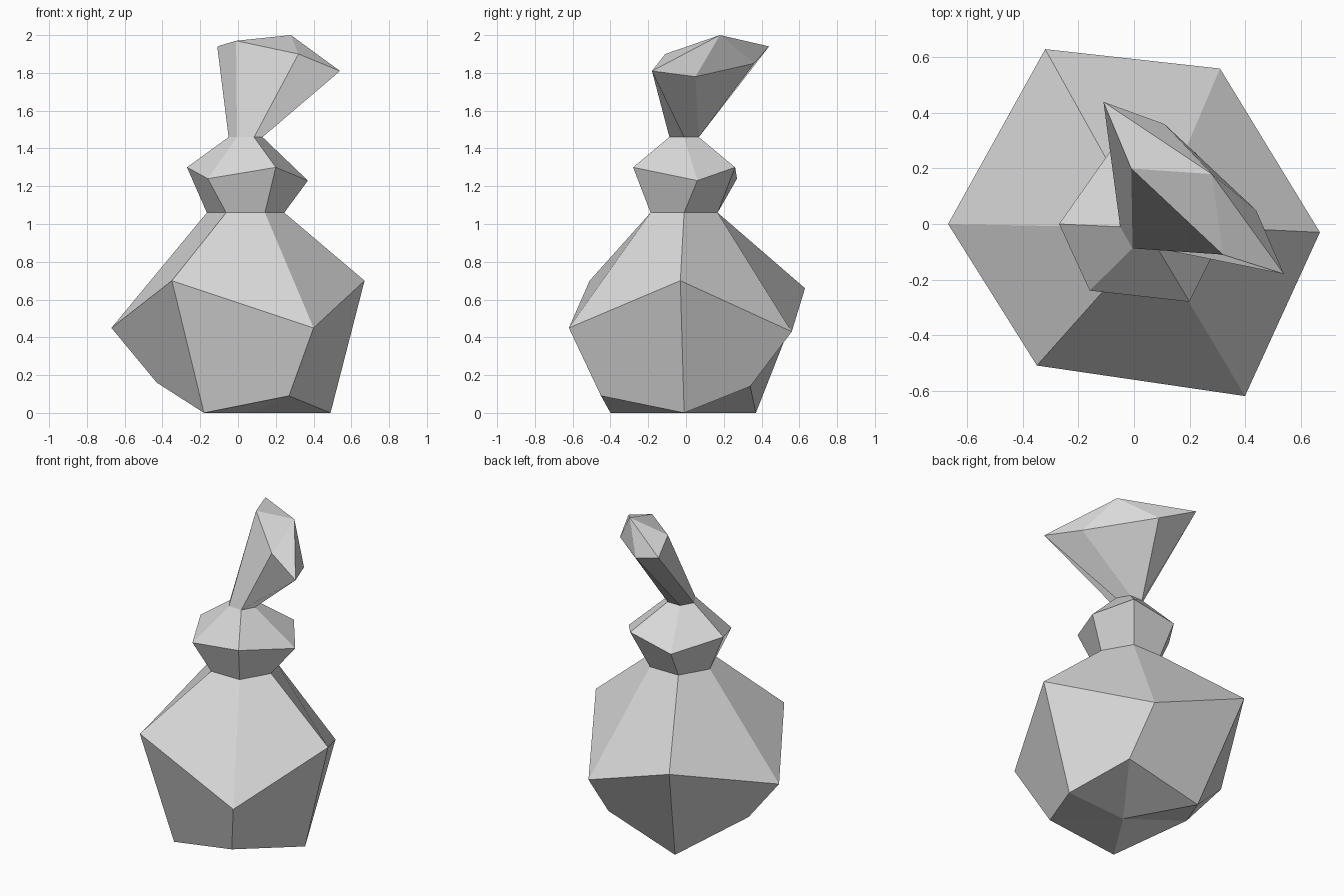
import bpy
import bmesh
from math import cos, sin, pi
from mathutils import Vector

SIDES = 6

cube = bpy.data.objects.get("Cube")
if cube:
    bpy.data.objects.remove(cube, do_unlink=True)

# One plain grey for the whole model
grey = bpy.data.materials.new("light_grey")
grey.use_nodes = True
colour = (0.7, 0.7, 0.7, 1.0)
grey.diffuse_color = colour
shader = next(n for n in grey.node_tree.nodes if n.type == 'BSDF_PRINCIPLED')
shader.inputs["Base Color"].default_value = colour


def hexagon(radius, height, centre=(0.04, -0.01)):
    """Regular ring, counter-clockwise from +x."""
    angles = [2 * pi * i / SIDES for i in range(SIDES)]
    return [Vector((centre[0] + radius * cos(a),
                    centre[1] + radius * sin(a), height)) for a in angles]


def loft(name, rings, bottom=None, top=None):
    """Bridge rings from low to high and fan the ends to optional tips."""
    bm = bmesh.new()
    loops = [[bm.verts.new(p) for p in ring] for ring in rings]
    low_tip = bm.verts.new(bottom) if bottom else None
    high_tip = bm.verts.new(top) if top else None
    for i in range(SIDES):
        j = (i + 1) % SIDES
        for lower, upper in zip(loops, loops[1:]):
            bm.faces.new((lower[i], lower[j], upper[j], upper[i]))
        if low_tip:
            bm.faces.new((low_tip, loops[0][j], loops[0][i]))
        if high_tip:
            bm.faces.new((high_tip, loops[-1][i], loops[-1][j]))
    mesh = bpy.data.meshes.new(name)
    bm.to_mesh(mesh)
    bm.free()
    mesh.materials.append(grey)
    obj = bpy.data.objects.new(name, mesh)
    bpy.context.collection.objects.link(obj)
    return obj


# Regular joints shared between the parts
neck = hexagon(radius=0.205, height=1.06)
lip = hexagon(radius=0.09, height=1.46)

# Irregular faceted rings, counter-clockwise from +x
base = [(0.49, -0.01, 0), (0.32, 0.34, 0.14), (-0.18, 0.37, 0),
        (-0.43, -0.03, 0.16), (-0.18, -0.4, 0), (0.27, -0.45, 0.09)]
belly = [(0.67, -0.03, 0.7), (0.31, 0.56, 0.43), (-0.32, 0.63, 0.66),
         (-0.67, 0, 0.45), (-0.35, -0.51, 0.7), (0.4, -0.62, 0.45)]
bulge = [(0.37, 0.06, 1.23), (0.22, 0.26, 1.3), (-0.08, 0.27, 1.24),
         (-0.27, 0, 1.3), (-0.16, -0.24, 1.24), (0.2, -0.28, 1.3)]
crown = [(0.54, -0.18, 1.81), (0.44, 0.05, 1.78), (0.11, 0.36, 1.85),
         (-0.11, 0.44, 1.94), (-0.01, 0.2, 1.97), (0.32, -0.11, 1.9)]

# Wide faceted body, narrow collar, flared leaning stopper
loft("body", [base, belly, neck], bottom=(0.05, -0.04, 0))
loft("collar", [neck, bulge, lip])
loft("stopper", [lip, crown], top=(0.28, 0.18, 2))
